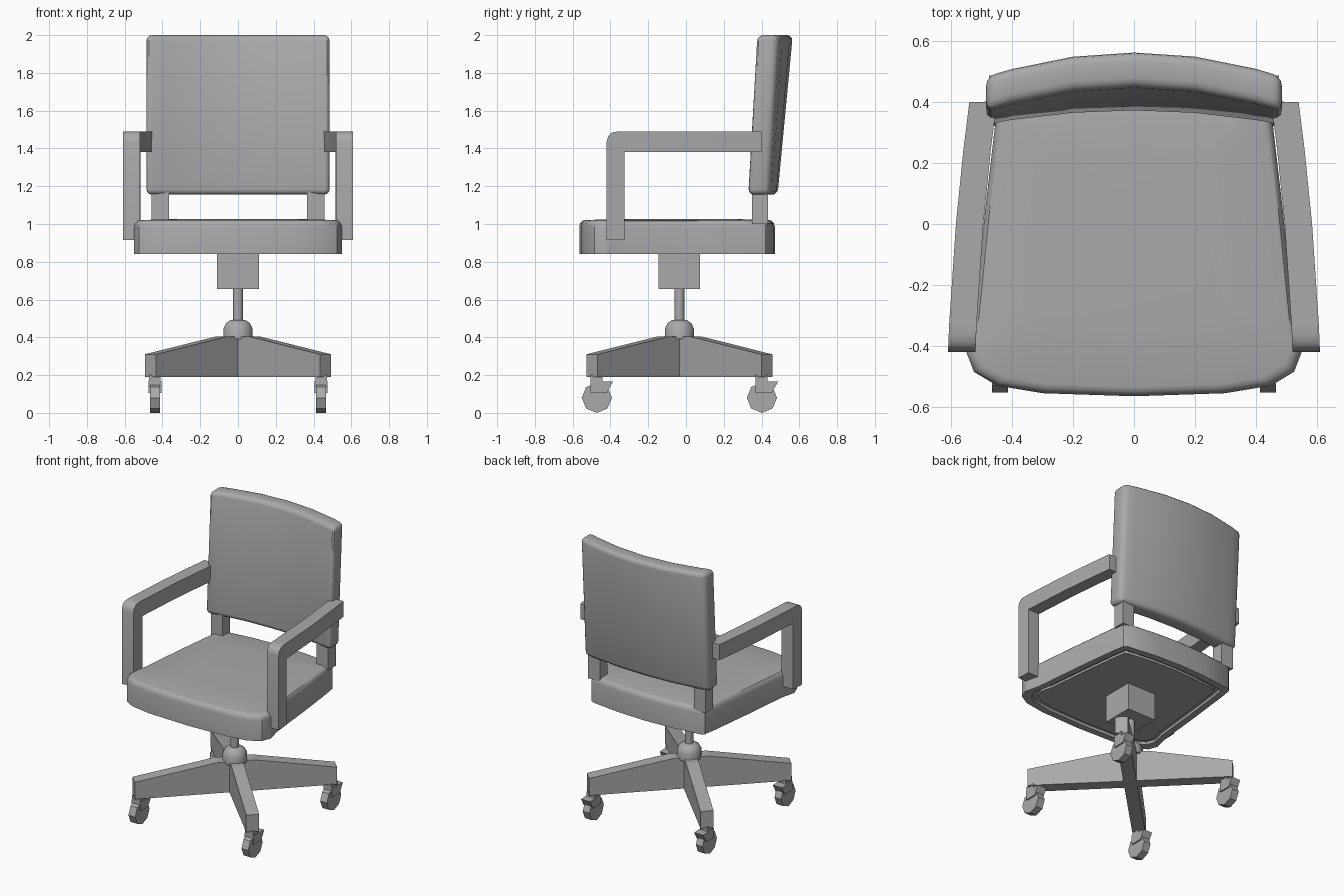
import bpy, bmesh, math
from mathutils import Matrix, Vector

if "Cube" in bpy.data.objects:
    bpy.data.objects.remove(bpy.data.objects["Cube"], do_unlink=True)

grey = bpy.data.materials.new("plain grey")
grey.use_nodes = True
grey.diffuse_color = (0.4, 0.4, 0.4, 1)
grey.node_tree.nodes["Principled BSDF"].inputs["Base Color"].default_value = (0.4, 0.4, 0.4, 1)


def loft(name, rings, matrix=None, round_edges=0, smooth=0):
    """Skin a list of equal-length rings and cap both ends."""
    bm = bmesh.new()
    rows = [[bm.verts.new(p) for p in ring] for ring in rings]
    count = len(rows[0])
    for a, b in zip(rows, rows[1:]):
        for i in range(count):
            j = (i + 1) % count
            bm.faces.new((a[i], a[j], b[j], b[i]))
    bm.faces.new(rows[0][::-1])
    bm.faces.new(rows[-1])
    bmesh.ops.remove_doubles(bm, verts=bm.verts[:], dist=0.0005)
    bmesh.ops.recalc_face_normals(bm, faces=bm.faces[:])
    if round_edges:
        sharp = [e for e in bm.edges if e.calc_face_angle(0) > 0.8]
        bmesh.ops.bevel(bm, geom=sharp, offset=round_edges, segments=3,
                        profile=0.5, affect='EDGES', clamp_overlap=True)
    if matrix:
        bm.transform(matrix)
        bmesh.ops.recalc_face_normals(bm, faces=bm.faces[:])
    mesh = bpy.data.meshes.new(name)
    bm.to_mesh(mesh)
    bm.free()
    mesh.materials.append(grey)
    if smooth:
        mesh.shade_smooth()
        mesh.set_sharp_from_angle(angle=math.radians(smooth))
    obj = bpy.data.objects.new(name, mesh)
    bpy.context.collection.objects.link(obj)
    return obj


def box(name, x0, x1, y0, y1, z0, z1):
    ring = [(x0, y0), (x1, y0), (x1, y1), (x0, y1)]
    return loft(name, [[(x, y, z) for x, y in ring] for z in (z0, z1)])


def lathe(name, profile, sides, y, smooth=0):
    steps = [math.tau * (i + 0.5) / sides for i in range(sides)]
    return loft(name, [[(r * math.cos(a), y + r * math.sin(a), z) for a in steps]
                       for r, z in profile], smooth=smooth)


def slab(name, outline, x, half_width, y=0, z=0, matrix=None):
    """Extrude a side-view outline across x."""
    return loft(name, [[(x + s * half_width, y + v, z + w) for v, w in outline]
                       for s in (-1, 1)], matrix)


BASE_Y = -0.035

# Seat cushion: half outline mirrored, stacked in scaled rings with a grooved underside
half = [(0, -0.565), (0.3, -0.555), (0.45, -0.53), (0.525, -0.485), (0.55, -0.42),
        (0.525, -0.32), (0.49, 0.03), (0.455, 0.33), (0.44, 0.42), (0.42, 0.435),
        (0.2, 0.462), (0, 0.47)]
outline = half + [(-x, y) for x, y in half[-2:0:-1]]
layers = [(0.85, 0.845), (0.85, 0.86), (0.91, 0.86), (0.91, 0.84), (1, 0.84), (1, 0.985),
          (0.99, 1.005), (0.97, 1.017), (0.94, 1.021), (0.55, 1.027)]
loft("seat_cushion", [[(x * s, (y + 0.05) * s - 0.05, z) for x, y in outline]
                      for s, z in layers], smooth=35)

# Backrest: curved, leaning and rounded panel
sections = []
for x in (-0.485, -0.4, -0.2, 0, 0.2, 0.4, 0.485):
    t = (x / 0.485) ** 2
    low, high = 0.37 - 0.045 * t, 0.45 - 0.08 * t
    sections.append([(x, low, 1.155), (x, low + 0.115, 1.155),
                     (x, high + 0.115, 2.0), (x, high, 2.0)])
loft("backrest", sections, round_edges=0.03, smooth=35)

# Arm path as pairs of inner and outer points in side view
arm_path = [((-0.325, 0.915), (-0.42, 0.915)), ((-0.325, 1.38), (-0.42, 1.435)),
            ((-0.325, 1.38), (-0.412, 1.465)), ((-0.325, 1.38), (-0.392, 1.484)),
            ((-0.325, 1.38), (-0.36, 1.49)), ((-0.325, 1.38), (-0.325, 1.49)),
            ((0, 1.38), (0, 1.49)), ((0.24, 1.38), (0.24, 1.49)), ((0.4, 1.38), (0.4, 1.49))]


def arm_x(y):
    s = (y + 0.42) / 0.82
    return 0.61 - 0.03 * s - 0.04 * s * s


for side, label in ((1, "left"), (-1, "right")):
    rings = []
    for (yi, zi), (yo, zo) in arm_path:
        xi, xo = arm_x(yi), arm_x(yo)
        rings.append([(side * (xi - 0.09), yi, zi), (side * xi, yi, zi),
                      (side * xo, yo, zo), (side * (xo - 0.09), yo, zo)])
    loft("armrest_" + label, rings, smooth=35)
    # Posts joining seat and backrest
    a, b = sorted((side * 0.365, side * 0.457))
    box("back_post_" + label, a, b, 0.35, 0.435, 1.0, 1.2)

# Mechanism box, gas column and hub
box("tilt_mechanism", -0.11, 0.11, -0.145, 0.075, 0.655, 0.855)
lathe("column", [(0.027, 0.45), (0.027, 0.67)], 12, BASE_Y, smooth=40)
lathe("hub", [(0.08, 0.39), (0.08, 0.445), (0.065, 0.475), (0.04, 0.492)], 12, BASE_Y, smooth=40)

# Four diagonal legs, each with a caster trailing to the rear
leg_side = [(0, 0.19), (0, 0.405), (0.12, 0.405), (0.655, 0.31), (0.655, 0.19)]
fork_side = [(-0.033, 0.105), (-0.033, 0.17), (0.085, 0.165), (0.052, 0.105)]
wheel_side = [(0.08 * math.cos(math.tau * i / 8), 0.08 * math.sin(math.tau * i / 8))
              for i in range(8)]
for sx, lr in ((1, "left"), (-1, "right")):
    for sy, fb in ((-1, "front"), (1, "rear")):
        tag = fb + "_" + lr
        turn = Vector((0, 1)).angle_signed(Vector((sx, sy)))
        place = Matrix.Translation((0, BASE_Y, 0)) @ Matrix.Rotation(-turn, 4, 'Z')
        slab("base_leg_" + tag, leg_side, 0, 0.042, matrix=place)
        cx, cy = sx * 0.44, BASE_Y + sy * 0.437
        box("caster_stem_" + tag, cx - 0.03, cx + 0.03, cy - 0.033, cy + 0.03, 0.16, 0.2)
        slab("caster_fork_" + tag, fork_side, cx, 0.035, y=cy)
        slab("caster_wheel_" + tag, wheel_side, cx, 0.026, y=cy, z=0.08)
